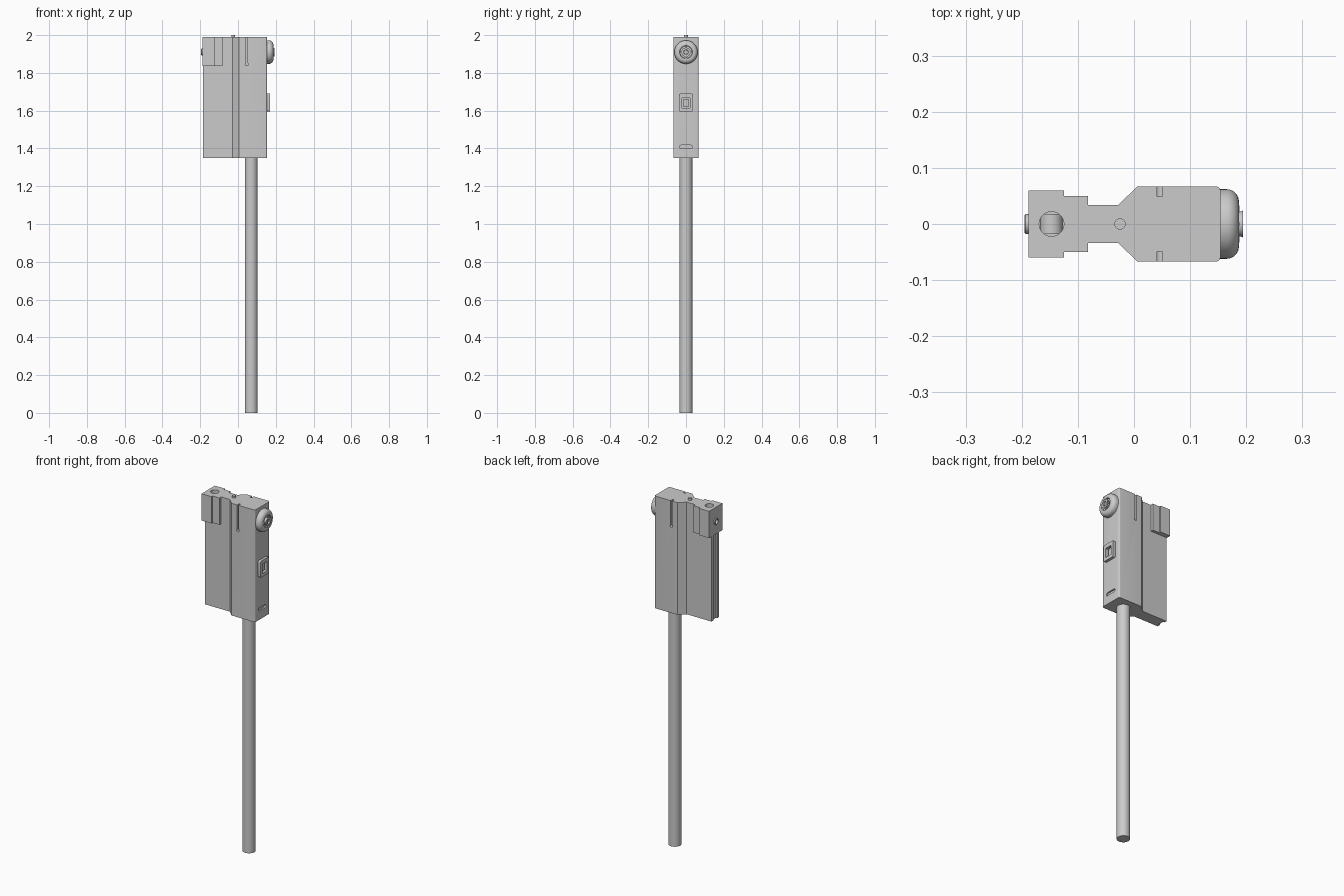
import bpy, bmesh
from math import pi, cos, sin, radians
from mathutils import Matrix, Vector

if "Cube" in bpy.data.objects:
    bpy.data.objects.remove(bpy.data.objects["Cube"])

AXIS = {'X': Matrix.Rotation(pi / 2, 4, 'Y'), 'Y': Matrix.Rotation(-pi / 2, 4, 'X'), 'Z': Matrix()}


def finish(name, bm, smooth=False):
    bmesh.ops.recalc_face_normals(bm, faces=bm.faces)
    me = bpy.data.meshes.new(name)
    bm.to_mesh(me)
    bm.free()
    ob = bpy.data.objects.new(name, me)
    bpy.context.collection.objects.link(ob)
    if smooth:
        shade(ob)
    return ob


def shade(ob):
    bpy.ops.object.select_all(action='DESELECT')
    ob.select_set(True)
    bpy.context.view_layer.objects.active = ob
    bpy.ops.object.shade_smooth_by_angle(angle=radians(30))


def prism(name, outline, z0, z1):
    bm = bmesh.new()
    f = bm.faces.new([bm.verts.new((x, y, z0)) for x, y in outline])
    r = bmesh.ops.extrude_face_region(bm, geom=[f])
    bmesh.ops.translate(bm, vec=(0, 0, z1 - z0),
                        verts=[v for v in r['geom'] if isinstance(v, bmesh.types.BMVert)])
    return finish(name, bm)


def box(name, x0, x1, y0, y1, z0, z1, bevel=0):
    bm = bmesh.new()
    bmesh.ops.create_cube(bm, size=1)
    bmesh.ops.scale(bm, vec=(x1 - x0, y1 - y0, z1 - z0), verts=bm.verts)
    bmesh.ops.translate(bm, vec=((x0 + x1) / 2, (y0 + y1) / 2, (z0 + z1) / 2), verts=bm.verts)
    if bevel:  # round the corners that run along x
        es = [e for e in bm.edges if abs(e.verts[0].co.x - e.verts[1].co.x) > 1e-5]
        bmesh.ops.bevel(bm, geom=es, offset=bevel, segments=4, profile=0.5, affect='EDGES')
    return finish(name, bm)


def rod(name, r, length, centre, axis='Z', n=48):
    bm = bmesh.new()
    bmesh.ops.create_cone(bm, cap_ends=True, segments=n, radius1=r, radius2=r, depth=length,
                          matrix=Matrix.Translation(centre) @ AXIS[axis])
    return finish(name, bm, True)


def lathe_x(name, profile, z, n=64):
    """Revolve (x, radius) points around an x-axis line at height z."""
    bm = bmesh.new()
    vs = [bm.verts.new((x, 0, z + r)) for x, r in profile]
    es = [bm.edges.new(p) for p in zip(vs, vs[1:])]
    bmesh.ops.spin(bm, geom=vs + es, cent=(0, 0, z), axis=(1, 0, 0), angle=2 * pi, steps=n)
    bmesh.ops.remove_doubles(bm, verts=bm.verts, dist=1e-5)
    return finish(name, bm, True)


def boolean(ob, tool, op='DIFFERENCE'):
    m = ob.modifiers.new('cut', 'BOOLEAN')
    m.operation, m.object, m.solver = op, tool, 'EXACT'
    bpy.context.view_layer.objects.active = ob
    bpy.ops.object.modifier_apply(modifier=m.name)
    bpy.data.objects.remove(tool)


def mirrored(half):
    return half + [(x, -y) for x, y in reversed(half)]


TOP, KNOB_Z = 1.99, 1.91

# Housing: thin plate flaring into a wide box with rounded outer corners
corner = [(0.146 + 0.008 * sin(a), 0.059 + 0.008 * cos(a)) for a in (i * pi / 8 for i in range(5))]
housing = prism('housing', mirrored([(-0.185, 0.034), (-0.028, 0.034), (0.006, 0.067)] + corner), 1.35, TOP)

# Stepped connector block around the top of the plate
block = prism('connector_block', mirrored([(-0.188, 0.06), (-0.125, 0.06), (-0.125, 0.05), (-0.082, 0.05)]),
              1.837, TOP)
boolean(housing, block, 'UNION')

# Vertical socket and end bore in the block, groove down the plate edge
boolean(housing, rod('socket_cut', 0.022, 0.12, (-0.147, 0, TOP), 'Z'))
boolean(housing, rod('bore_cut', 0.012, 0.05, (-0.175, 0, KNOB_Z), 'X'))
boolean(housing, box('groove_cut', -0.2, -0.177, -0.018, 0.018, 1.3, 1.837))

# Side slots with round ends
for s in (-1, 1):
    y = sorted((s * 0.049, s * 0.08))
    boolean(housing, box('slot_cut', 0.041, 0.051, *y, 1.848, 2.05))
    boolean(housing, rod('slot_end_cut', 0.008, 0.036, (0.046, s * 0.067, 1.846), 'Y', 24))

# Pill-shaped recess low on the right face
boolean(housing, box('pill_cut', 0.145, 0.2, -0.034, 0.034, 1.399, 1.417, 0.0085))
# Opening behind the switch frame
boolean(housing, box('switch_cut', 0.14, 0.2, -0.022, 0.022, 1.615, 1.668, 0.003))
shade(housing)

# Pin seated in the socket, and collar around the end bore
rod('socket_pin', 0.02, 0.036, (-0.147, 0, 1.925), 'Y')
lathe_x('bore_collar', [(-0.186, 0.018), (-0.193, 0.018), (-0.195, 0.016), (-0.195, 0.012), (-0.186, 0.012),
                        (-0.186, 0.018)], KNOB_Z, 40)

# Small pin on the top
rod('top_pin', 0.01, 0.03, (-0.025, 0, 1.985), 'Z', 32)

# Switch frame with a rocker inside
frame = box('switch_frame', 0.15, 0.169, -0.038, 0.038, 1.596, 1.69, 0.008)
boolean(frame, box('frame_cut', 0.13, 0.2, -0.022, 0.022, 1.615, 1.668, 0.003))
shade(frame)
box('switch_rocker', 0.138, 0.158, -0.013, 0.013, 1.62, 1.663)

# Round knob with a recessed face, hub and ribs
arc = [(0.165 + 0.022 * sin(a), 0.040 + 0.022 * cos(a)) for a in (i * pi / 16 for i in range(9))]
lathe_x('knob', [(0.15, 0), (0.15, 0.062)] + arc + [(0.187, 0.034), (0.177, 0.032), (0.177, 0)], KNOB_Z)
lathe_x('knob_hub', [(0.175, 0.022), (0.190, 0.022), (0.194, 0.024), (0.194, 0.013), (0.182, 0.011),
                     (0.182, 0)], KNOB_Z, 48)
box('knob_rib_across', 0.176, 0.188, -0.033, 0.033, KNOB_Z - 0.004, KNOB_Z + 0.004)
box('knob_rib_upright', 0.176, 0.188, -0.004, 0.004, KNOB_Z - 0.033, KNOB_Z + 0.033)

# Long pole under the housing
rod('pole', 0.034, 1.36, (0.07, 0, 0.68), 'Z')
